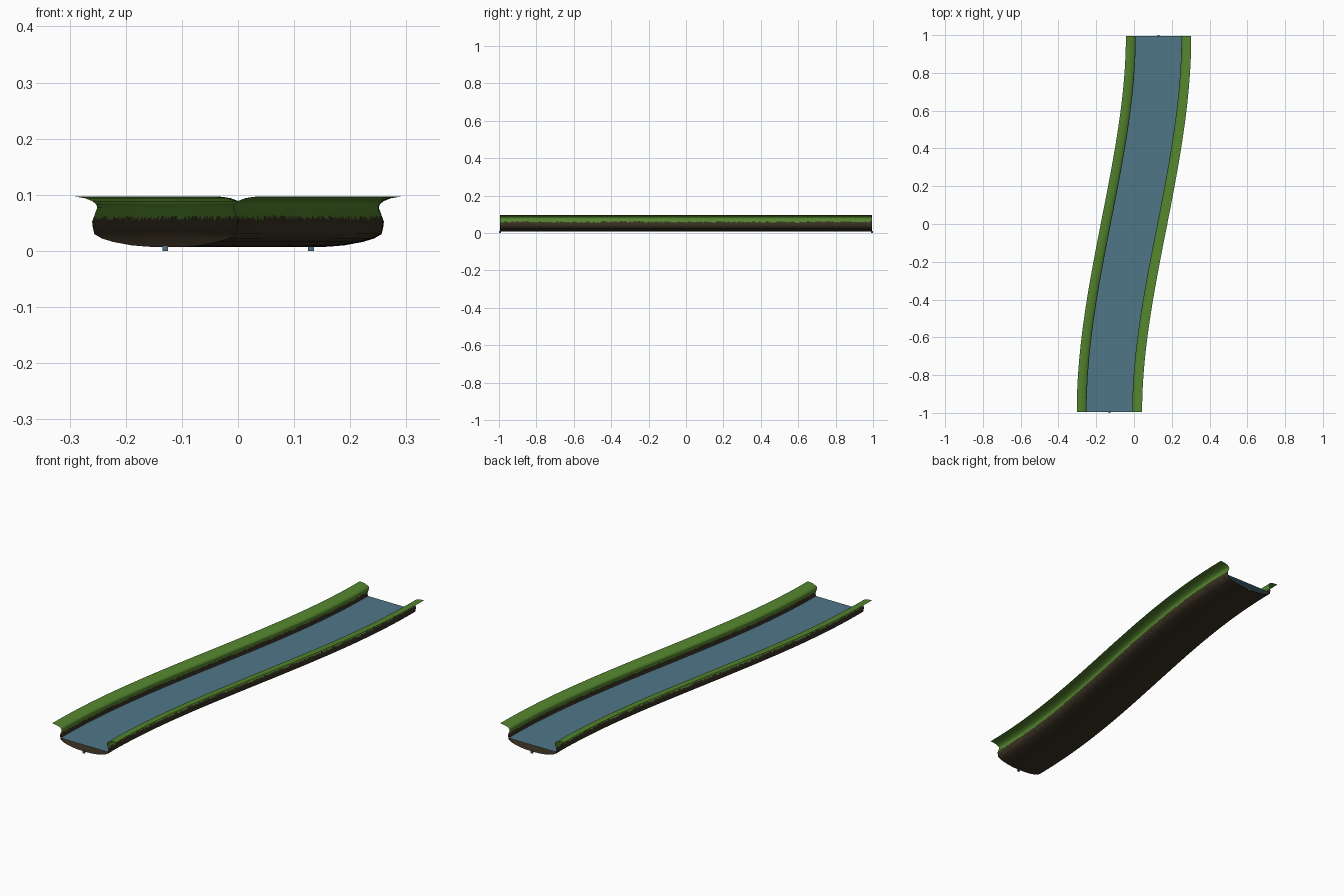
import bpy, math, random

if "Cube" in bpy.data.objects:
    bpy.data.objects.remove(bpy.data.objects["Cube"])

random.seed(4)
STEPS = 240
HALF = 0.994


def material(name, rgb):
    m = bpy.data.materials.new(name)
    m.diffuse_color = (*rgb, 1)
    m.use_nodes = True
    m.node_tree.nodes["Principled BSDF"].inputs["Base Color"].default_value = m.diffuse_color
    return m


grass = material("grass green", (0.089, 0.235, 0.027))
earth = material("dark earth", (0.042, 0.032, 0.017))
water = material("river blue", (0.078, 0.18, 0.245))


def centre(t):
    """Point and sideways direction on the S-shaped course, t in -1..1."""
    x = 0.13 * (1.5 * t - 0.5 * t ** 3)
    dx = 0.13 * (1.5 - 1.5 * t * t) / HALF
    n = math.hypot(1, dx)
    return x, t * HALF, 1 / n, -dx / n


def sweep(name, section, mats, mat_rule):
    """Sweep an open cross-section, section(i) -> [(u, z)...], along the course."""
    verts, faces, idx = [], [], []
    for i in range(STEPS + 1):
        x, y, nx, ny = centre(2 * i / STEPS - 1)
        pts = section(i)
        verts += [(x + u * nx, y + u * ny, z) for u, z in pts]
    n = len(pts)
    for i in range(STEPS):
        for j in range(n - 1):
            a = i * n + j
            faces.append((a, a + 1, a + n + 1, a + n))
            idx.append(mat_rule(j, n))
    me = bpy.data.meshes.new(name)
    me.from_pydata(verts, [], faces)
    for m in mats:
        me.materials.append(m)
    me.polygons.foreach_set("material_index", idx)
    me.polygons.foreach_set("use_smooth", [True] * len(faces))
    me.update()
    ob = bpy.data.objects.new(name, me)
    bpy.context.collection.objects.link(ob)
    return ob


# Channel: grassy lip, undercut wall and shallow rounded bed as one sheet
LIP = [(0.173, 0.097), (0.158, 0.0965), (0.143, 0.094), (0.130, 0.089), (0.1225, 0.083), (0.121, 0.077)]
BED = [(0.130, 0.052), (0.1285, 0.040), (0.126, 0.030), (0.112, 0.022), (0.092, 0.016), (0.06, 0.010), (0.03, 0.0075)]


def turf_edge():
    """Ragged point on the wall where grass gives way to earth."""
    z = random.uniform(0.054, 0.064)
    return (0.121 + (0.077 - z) / 0.025 * 0.009, z)


def channel_section(i):
    right = LIP + [turf_edge()] + BED
    left = LIP + [turf_edge()] + BED
    return [(-u, z) for u, z in left] + [(0, 0.007)] + right[::-1]


turf_rows = len(LIP)
sweep("river_channel", channel_section, [grass, earth],
      lambda j, n: 0 if j < turf_rows or j >= n - 1 - turf_rows else 1)

# Water surface
sweep("water", lambda i: [(-0.1282, 0.038), (0, 0.038), (0.1282, 0.038)], [water], lambda j, n: 0)

# Little connection pegs at both ends
for name, s in (("front_peg", -1), ("back_peg", 1)):
    bpy.ops.mesh.primitive_cube_add(size=0.01, location=(0.13 * s, 0.995 * s, 0.005))
    peg = bpy.context.object
    peg.name = name
    peg.data.materials.append(water)
